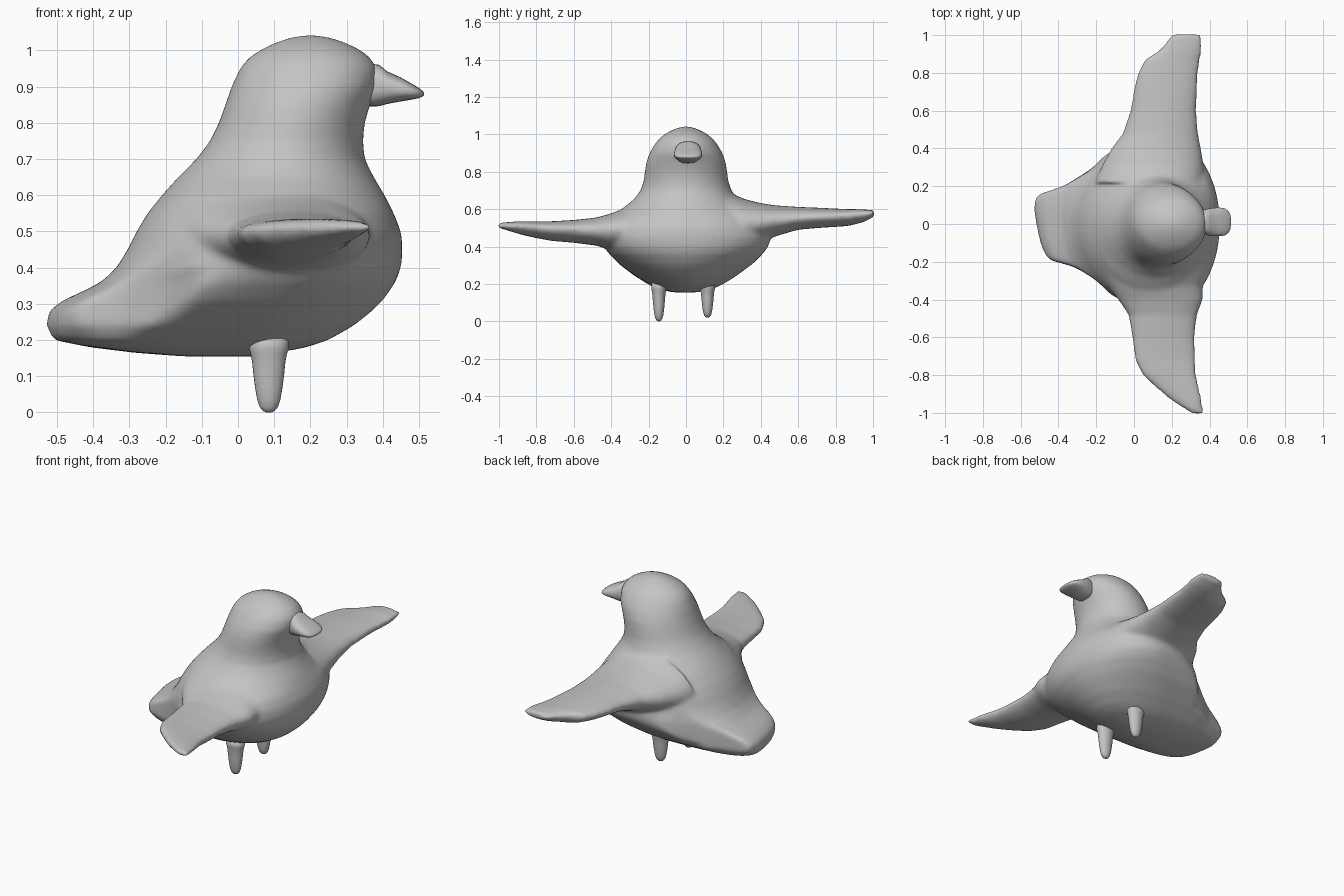
import bpy, bmesh, math

grey = bpy.data.materials.new("plain_grey")
grey.diffuse_color = (0.55, 0.55, 0.55, 1)


def spow(v, e):
    return math.copysign(abs(v) ** e, v)


def loft(name, rings):
    """Skin a list of equal-length point rings and cap both ends."""
    bm = bmesh.new()
    loops = [[bm.verts.new(p) for p in ring] for ring in rings]
    n = len(loops[0])
    for a, b in zip(loops, loops[1:]):
        for i in range(n):
            j = (i + 1) % n
            bm.faces.new((a[i], a[j], b[j], b[i]))
    bm.faces.new(loops[0][::-1])
    bm.faces.new(loops[-1])
    bmesh.ops.recalc_face_normals(bm, faces=bm.faces)
    me = bpy.data.meshes.new(name)
    bm.to_mesh(me)
    bm.free()
    me.materials.append(grey)
    ob = bpy.data.objects.new(name, me)
    bpy.context.collection.objects.link(ob)
    for f in me.polygons:
        f.use_smooth = True
    return ob


def angles(n):
    return [2 * math.pi * i / n for i in range(n)]


# Body, tail and head: horizontal slices (z, back x, front x, half width)
slices = [
    (.155, -.15, .06, .06), (.165, -.28, .11, .11), (.18, -.40, .19, .16),
    (.20, -.50, .25, .20), (.24, -.515, .32, .265), (.28, -.505, .37, .32),
    (.31, -.47, .40, .36), (.335, -.42, .418, .385), (.36, -.375, .435, .41),
    (.40, -.335, .45, .44), (.45, -.305, .455, .455), (.50, -.28, .45, .445),
    (.55, -.25, .43, .41), (.60, -.21, .405, .345), (.65, -.165, .375, .28),
    (.70, -.115, .35, .243), (.75, -.077, .345, .226), (.80, -.053, .35, .22),
    (.85, -.035, .365, .212), (.90, -.018, .385, .195), (.95, .005, .385, .165),
    (.98, .03, .365, .14), (1.0, .06, .34, .115), (1.02, .10, .30, .08),
    (1.034, .14, .26, .045), (1.042, .18, .22, .015)]

# Plan outline of the rear body and tail (x, half width)
plan = [(-.53, .13), (-.47, .175), (-.34, .215), (-.2, .30), (-.08, .43), (.1, .6)]


def plan_width(x):
    for (xa, wa), (xb, wb) in zip(plan, plan[1:]):
        if x <= xb:
            return wa + (wb - wa) * max(0, (x - xa) / (xb - xa))
    return plan[-1][1]


def body_ring(z, xl, xr, w):
    low = min(1, max(0, (.42 - z) / .14))
    mid = xl + (xr - xl) * (.62 if z < .6 else .52)
    pts = []
    for t in angles(96):
        c, s = math.cos(t), math.sin(t)
        if c >= 0:
            pts.append((mid + (xr - mid) * c, w * s, z))
        else:                       # squarer, slightly skewed tail end
            e = 2 / (2 + 1.4 * low)
            back = abs(c) ** e
            x = mid - (mid - xl) * back
            y = w * spow(s, e)
            y = math.copysign(min(abs(y), plan_width(x)), y)
            pts.append((x - .2 * low * y * back, y - .02 * low * back, z))
    return pts


body = loft("bird_body", [body_ring(*s) for s in slices])

# Wings: sections (y, trailing x, leading x, bottom z, edge z, top z)
wing_right = [
    (-.22, -.20, .36, .37, .49, .66), (-.31, -.15, .365, .37, .49, .612),
    (-.40, -.085, .365, .38, .49, .577),
    (-.48, -.03, .335, .405, .49, .555), (-.60, -.01, .32, .42, .495, .542),
    (-.72, .005, .325, .43, .50, .535), (-.80, .045, .33, .445, .505, .535),
    (-.87, .12, .345, .46, .51, .535), (-.93, .19, .36, .478, .51, .533),
    (-.97, .25, .365, .49, .51, .53), (-1.006, .31, .375, .50, .51, .525)]
wing_left = [
    (.22, -.21, .37, .39, .52, .695), (.31, -.17, .37, .395, .52, .655),
    (.40, -.12, .355, .425, .53, .632), (.48, -.06, .34, .455, .54, .62),
    (.60, -.02, .33, .49, .55, .612),
    (.72, .00, .335, .50, .56, .607), (.80, .02, .34, .505, .565, .603),
    (.87, .055, .35, .51, .57, .60), (.91, .12, .358, .52, .575, .60),
    (.95, .16, .36, .53, .578, .598), (1.006, .20, .355, .56, .58, .595)]


def wing_ring(y, xa, xb, zb, ze, zt):
    m, h = (xa + xb) / 2, (xb - xa) / 2
    return [(m + h * math.cos(t), y,
             ze + (zt - ze if math.sin(t) > 0 else ze - zb) * math.sin(t))
            for t in angles(32)]


wings = [loft("right_wing", [wing_ring(*s) for s in wing_right]),
         loft("left_wing", [wing_ring(*s) for s in wing_left])]

# Blend the wings into the body as one smooth skin
with bpy.context.temp_override(active_object=body, object=body,
                               selected_objects=[body] + wings,
                               selected_editable_objects=[body] + wings):
    bpy.ops.object.join()
remesh = body.modifiers.new("blend", 'REMESH')
remesh.mode = 'VOXEL'
remesh.voxel_size = .011
remesh.use_smooth_shade = True
soft = body.modifiers.new("soften", 'SMOOTH')
soft.factor = .5
soft.iterations = 12

# Beak: broad flattened wedge (x, bottom z, top z, half width)
beak = [(.33, .845, .955, .06), (.375, .845, .962, .066),
        (.39, .846, .960, .07), (.412, .852, .942, .074),
        (.45, .859, .925, .076), (.48, .864, .908, .072),
        (.50, .868, .896, .058), (.510, .873, .888, .038), (.514, .877, .883, .015)]
loft("beak", [[(x, .011 + w * spow(math.cos(t), .75),
                (a + b) / 2 + (b - a) / 2 * spow(math.sin(t), .85))
               for t in angles(32)] for x, a, b, w in beak])

# Legs: tapered pegs running up into the belly (height, half width)
leg = [(0, .006), (.004, .016), (.015, .025), (.035, .032), (.07, .038),
       (.11, .043), (.14, .046), (.16, .05), (.175, .054), (.21, .054)]
for side, y, foot in (("right", -.145, 0), ("left", .115, .02)):
    loft(side + "_leg", [[(.085 + r * math.cos(t), y + .75 * r * math.sin(t),
                           foot + z * (.21 - foot) / .21)
                          for t in angles(24)] for z, r in leg])
